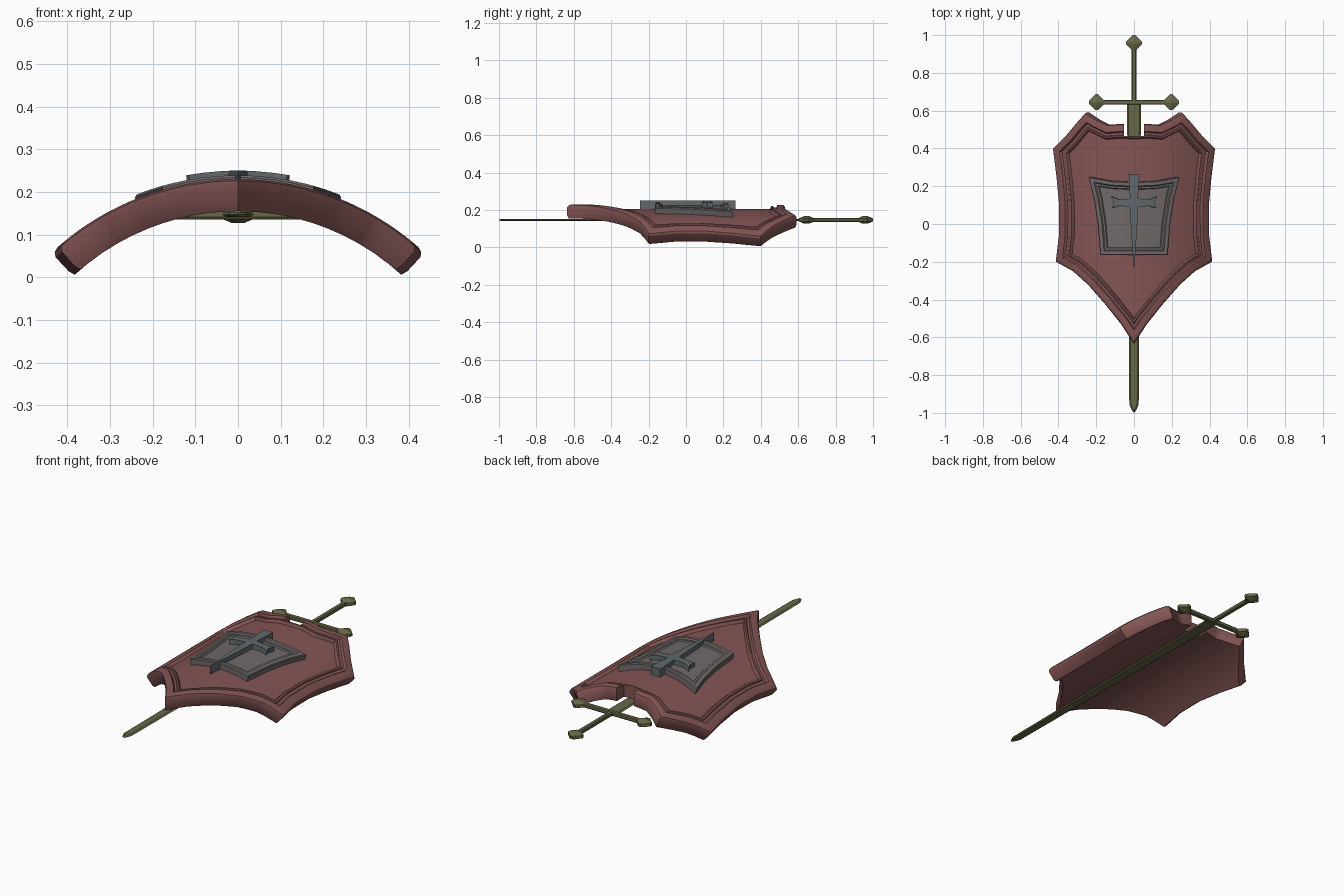
import bpy, bmesh, math
from mathutils import Vector

if "Cube" in bpy.data.objects:
    bpy.data.objects.remove(bpy.data.objects["Cube"])

R, CZ = 0.64, -0.41      # radius and centre height of the shield's curve
SWORD_Z = 0.147


def material(name, rgb):
    m = bpy.data.materials.new(name)
    m.diffuse_color = (*rgb, 1)
    m.use_nodes = True
    m.node_tree.nodes["Principled BSDF"].inputs["Base Color"].default_value = m.diffuse_color
    return m


RED = material("red_paint", (0.23, 0.09, 0.09))
GREY = material("grey_plate", (0.16, 0.14, 0.14))
STEEL = material("dark_steel", (0.12, 0.14, 0.15))
BRONZE = material("green_bronze", (0.14, 0.14, 0.065))


def mirrored(half):
    """Right half listed top to bottom -> full closed outline."""
    return half + [(-x, y) for x, y in reversed(half) if x > 1e-6]


def inset(pts, d):
    """Move every edge of a clockwise outline inward by d with mitred corners."""
    out, n = [], len(pts)
    for i in range(n):
        p = Vector(pts[i])
        a = (p - Vector(pts[i - 1])).normalized()
        b = (Vector(pts[(i + 1) % n]) - p).normalized()
        na, nb = Vector((a.y, -a.x)), Vector((b.y, -b.x))
        out.append(p + (na + nb) * (d / (1 + na.dot(nb))))
    return out


def relief(name, outline, rings, mat, curved=True, at=(0, 0, 0)):
    """Loft inset copies of an outline at given heights; optionally wrap on the arc."""
    bm = bmesh.new()
    loops = [[bm.verts.new((p.x, p.y, h)) for p in inset(outline, d)] for d, h in rings]
    n = len(outline)
    for lo, hi in zip(loops, loops[1:]):
        for i in range(n):
            j = (i + 1) % n
            bm.faces.new((lo[i], lo[j], hi[j], hi[i]))
    caps = [bm.faces.new(loops[0]), bm.faces.new(loops[-1])]
    bmesh.ops.triangulate(bm, faces=caps)
    if curved:
        for k in range(-11, 12):
            geom = bm.verts[:] + bm.edges[:] + bm.faces[:]
            bmesh.ops.bisect_plane(bm, geom=geom, plane_co=(k * 0.04, 0, 0), plane_no=(1, 0, 0))
        for v in bm.verts:
            t = math.asin(v.co.x / R)
            r = R + v.co.z
            v.co.x, v.co.z = r * math.sin(t), r * math.cos(t) + CZ
    bmesh.ops.recalc_face_normals(bm, faces=bm.faces[:])
    me = bpy.data.meshes.new(name)
    bm.to_mesh(me)
    bm.free()
    me.materials.append(mat)
    ob = bpy.data.objects.new(name, me)
    ob.location = at
    bpy.context.collection.objects.link(ob)
    return ob


def activate(ob):
    bpy.ops.object.select_all(action='DESELECT')
    ob.select_set(True)
    bpy.context.view_layer.objects.active = ob


# Shield body with stepped rim
shield_half = [(0, .525), (.07, .53), (.14, .525), (.2, .553), (.26, .59), (.315, .53),
               (.37, .465), (.437, .40), (.418, .25), (.404, .1), (.405, -.06), (.422, -.20),
               (.33, -.25), (.25, -.32), (.16, -.42), (.07, -.53), (0, -.635)]
rim = [(0.004, -.075), (0, -.06), (0, -.014), (.005, -.004), (.014, 0), (.04, 0), (.046, -.014),
       (.058, -.014), (.062, -.008), (.07, -.008), (.076, -.025)]
shield = relief("shield_body", mirrored(shield_half), rim, RED)

# Notch in the top edge for the sword blade
bpy.ops.mesh.primitive_cube_add(size=1, location=(0, .665, .25))
cutter = bpy.context.object
cutter.name = "notch_cutter"
cutter.scale = (.105, .4, .5)
cutter.hide_render = True
mod = shield.modifiers.new("notch", 'BOOLEAN')
mod.operation = 'DIFFERENCE'
mod.solver = 'EXACT'
mod.object = cutter
activate(shield)
bpy.ops.object.modifier_apply(modifier=mod.name)
bpy.data.objects.remove(cutter)

# Framed emblem plate
plate_half = [(0, .222), (.12, .228), (.24, .25), (.21, .13), (.19, 0), (.177, -.165), (0, -.165)]
plate = relief("emblem_plate", mirrored(plate_half),
               [(0, -.035), (0, .004), (.004, .009), (.022, .009), (.027, .001),
                (.037, .001), (.041, -.006)], GREY)

# Small sword-shaped cross on the plate
cross_half = [(0, .265), (.028, .265), (.02, .135), (.08, .13), (.118, .145), (.105, .115),
              (.112, .085), (.08, .095), (.022, .092), (.014, -.05), (0, -.245)]
cross = relief("emblem_cross", mirrored(cross_half), [(0, -.035), (0, .02)], STEEL)

for ob in (shield, plate):
    activate(ob)
    bpy.ops.object.shade_smooth_by_angle(angle=math.radians(30))

# Sword blade behind the shield
blade_half = [(0, .64), (.037, .64), (.025, -.955), (.01, -.99), (0, -1.0)]
relief("sword_blade", mirrored(blade_half), [(.008, -.006), (0, 0), (.008, .006)],
       BRONZE, False, (0, 0, SWORD_Z))


# Cross-guard and grip bars
def bar(name, w, y0, y1):
    pts = [(-w, y1), (w, y1), (w, y0), (-w, y0)]
    relief(name, pts, [(.004, -.011), (0, -.006), (0, .006), (.004, .011)],
           BRONZE, False, (0, 0, SWORD_Z))


bar("crossguard", .175, .632, .657)
bar("grip", .012, .65, .93)

# Faceted diamond knobs on the guard ends and pommel
a, b = .042, .007
diamond = [(-b, a), (b, a), (a, b), (a, -b), (b, -a), (-b, -a), (-a, -b), (-a, b)]
for name, x, y in (("guard_knob_left", -.197, .645), ("guard_knob_right", .197, .645),
                   ("pommel", 0, .958)):
    relief(name, diamond, [(.028, -.02), (0, -.008), (0, .008), (.028, .02)],
           BRONZE, False, (x, y, SWORD_Z))
